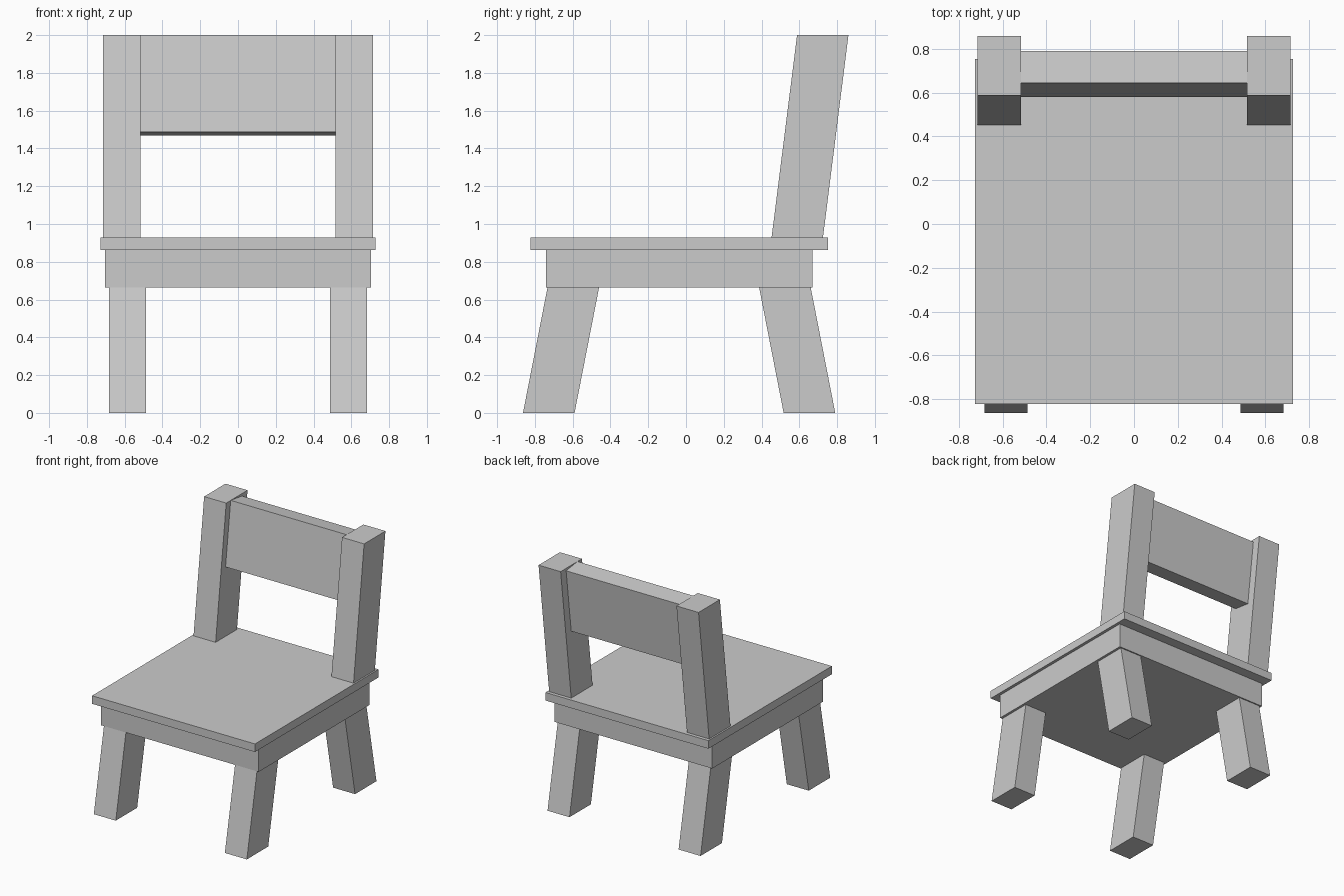
import bpy

if "Cube" in bpy.data.objects:
    bpy.data.objects.remove(bpy.data.objects["Cube"])


def prism(name, x0, x1, profile):
    """Extrude a four-point side profile of (y, z) from x0 to x1."""
    verts = [(x, y, z) for x in (x0, x1) for y, z in profile]
    faces = [(3, 2, 1, 0), (4, 5, 6, 7)]
    faces += [(i, (i + 1) % 4, (i + 1) % 4 + 4, i + 4) for i in range(4)]
    mesh = bpy.data.meshes.new(name)
    mesh.from_pydata(verts, [], faces)
    obj = bpy.data.objects.new(name, mesh)
    bpy.context.collection.objects.link(obj)
    return obj


def slanted(y_low, z_low, y_high, z_high, depth):
    """Side profile of a leaning bar with level ends."""
    return [(y_low, z_low), (y_low + depth, z_low),
            (y_high + depth, z_high), (y_high, z_high)]


def mirrored_pair(name, x0, x1, profile):
    for side, label in ((-1, "left"), (1, "right")):
        a, b = sorted((side * x0, side * x1))
        prism(f"{label}_{name}", a, b, profile)


# Seat board and the solid apron under it
prism("seat", -0.727, 0.727, slanted(-0.822, 0.863, -0.822, 0.928, 1.575))
prism("apron", -0.703, 0.703, slanted(-0.74, 0.665, -0.74, 0.863, 1.41))

# Splayed legs
mirrored_pair("front_leg", 0.487, 0.683, slanted(-0.863, 0, -0.733, 0.665, 0.273))
mirrored_pair("back_leg", 0.487, 0.683, slanted(0.517, 0, 0.387, 0.665, 0.273))

# Leaning back posts
mirrored_pair("back_post", 0.517, 0.714, slanted(0.453, 0.928, 0.588, 2.0, 0.272))

# Back panel, tilted square to the posts
prism("back_panel", -0.518, 0.518,
      [(0.58, 1.488), (0.725, 1.468), (0.79, 1.98), (0.645, 2.0)])
